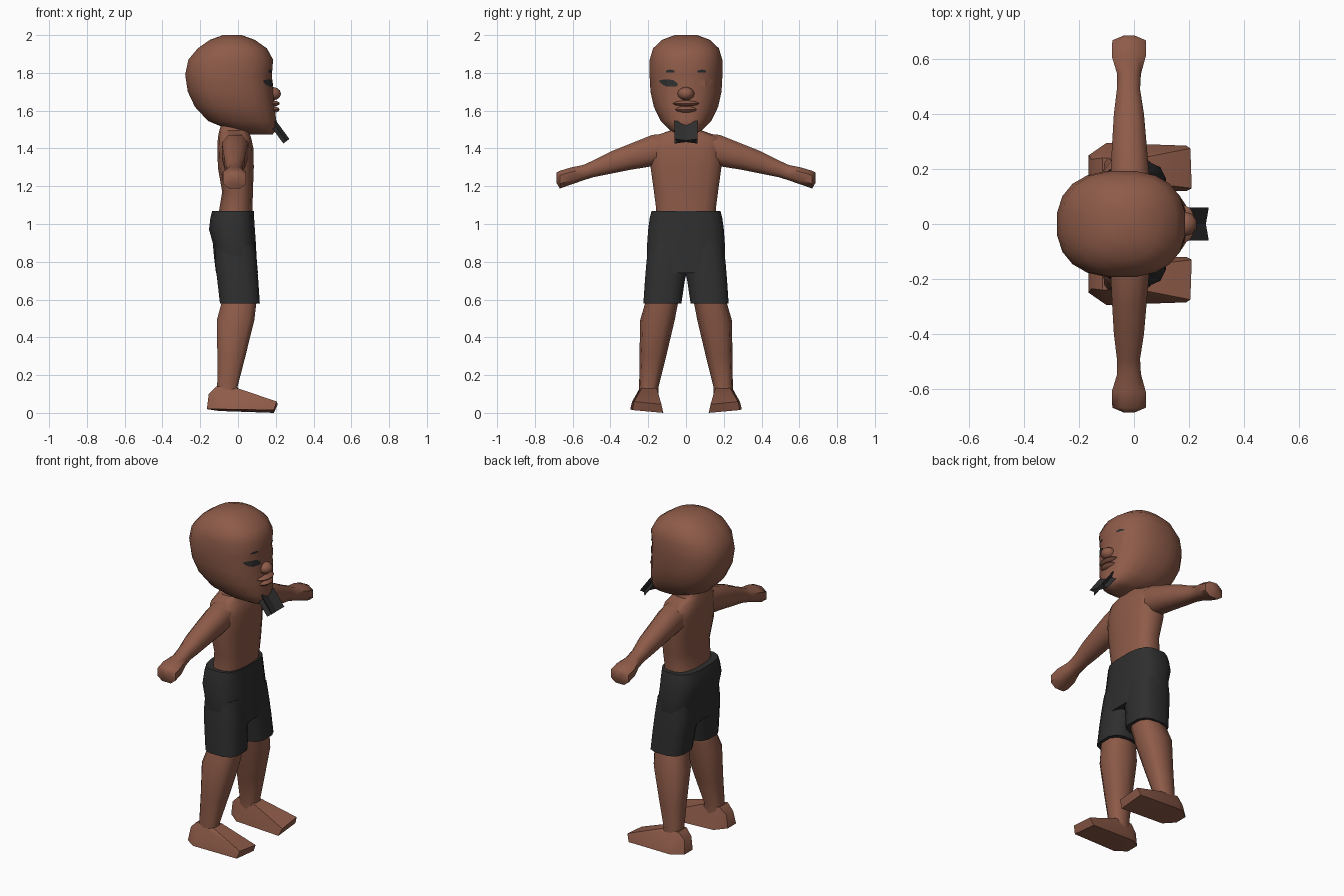
import bpy, bmesh, math
from mathutils import Vector
from mathutils.bvhtree import BVHTree


def material(name, rgb):
    m = bpy.data.materials.new(name)
    m.diffuse_color = (*rgb, 1)
    return m


SKIN = material("brown skin", (0.27, 0.105, 0.066))
DARK = material("charcoal", (0.028, 0.028, 0.028))


def finish(bm, name, mat, angle=50):
    bmesh.ops.recalc_face_normals(bm, faces=bm.faces)
    me = bpy.data.meshes.new(name)
    bm.to_mesh(me)
    bm.free()
    me.materials.append(mat)
    ob = bpy.data.objects.new(name, me)
    bpy.context.collection.objects.link(ob)
    bpy.ops.object.select_all(action='DESELECT')
    ob.select_set(True)
    bpy.context.view_layer.objects.active = ob
    if angle:
        bpy.ops.object.shade_smooth_by_angle(angle=math.radians(angle))
    return ob


def loft(name, rings, mat, n=12, p=2.5, axis='z', side=1):
    """Rings are (height, x0, x1, b0, b1): b is y for axis z, and z for axis y."""
    bm = bmesh.new()
    loops = []
    for h, x0, x1, b0, b1 in rings:
        loop = []
        for i in range(n):
            t = 2 * math.pi * (i + 0.5) / n
            c, s = math.cos(t), math.sin(t)
            x = (x0 + x1) / 2 + (x1 - x0) / 2 * math.copysign(abs(c) ** (2 / p), c)
            b = (b0 + b1) / 2 + (b1 - b0) / 2 * math.copysign(abs(s) ** (2 / p), s)
            co = (x, b * side, h) if axis == 'z' else (x, h * side, b)
            loop.append(bm.verts.new(co))
        loops.append(loop)
    for a, b in zip(loops, loops[1:]):
        for i in range(n):
            j = (i + 1) % n
            bm.faces.new((a[i], a[j], b[j], b[i]))
    bm.faces.new(loops[0])
    bm.faces.new(loops[-1])
    return finish(bm, name, mat)


def sym(rows):
    return [(z, x0, x1, -w, w) for z, x0, x1, w in rows]


# head
head = loft("head", sym([
    (1.475, 0.06, 0.185, 0.045), (1.50, -0.05, 0.205, 0.09),
    (1.545, -0.16, 0.205, 0.135), (1.62, -0.23, 0.195, 0.172),
    (1.70, -0.268, 0.188, 0.19), (1.79, -0.282, 0.182, 0.195),
    (1.87, -0.265, 0.188, 0.194), (1.93, -0.215, 0.155, 0.176),
    (1.975, -0.15, 0.09, 0.128), (2.0, -0.08, 0.02, 0.06)]), SKIN, n=20, p=2.4)


# nose, lips and chin
def blob(name, centre, size):
    bm = bmesh.new()
    bmesh.ops.create_uvsphere(bm, u_segments=10, v_segments=6, radius=1)
    for v in bm.verts:
        v.co = Vector(centre) + Vector([v.co[i] * size[i] for i in range(3)])
    finish(bm, name, SKIN)


blob("nose", (0.185, 0, 1.69), (0.045, 0.045, 0.035))
blob("upper_lip", (0.18, 0, 1.638), (0.044, 0.07, 0.016))
blob("lower_lip", (0.18, 0, 1.606), (0.042, 0.06, 0.018))

# eyes and brows: thin strips laid on the face
tree = BVHTree.FromPolygons([v.co for v in head.data.vertices],
                            [tuple(f.vertices) for f in head.data.polygons])


def face_strip(name, columns, mat, side):
    bm = bmesh.new()
    pairs = []
    for y, lo, hi in columns:
        pair = []
        for z in (lo, hi):
            hit = tree.ray_cast(Vector((1, y * side, z)), Vector((-1, 0, 0)))[0]
            pair.append(bm.verts.new(hit + Vector((0.004, 0, 0))))
        pairs.append(pair)
    for a, b in zip(pairs, pairs[1:]):
        bm.faces.new((a[0], b[0], b[1], a[1]) if side > 0 else (a[1], b[1], b[0], a[0]))
    bmesh.ops.solidify(bm, geom=bm.faces[:], thickness=0.004)
    finish(bm, name, mat, 0)


EYE = [(0.045, 1.73, 1.745), (0.07, 1.727, 1.763), (0.10, 1.727, 1.765),
       (0.12, 1.735, 1.764), (0.14, 1.752, 1.762)]
BROW = [(0.06, 1.803, 1.813), (0.085, 1.803, 1.818), (0.107, 1.803, 1.812)]
for s, label, eye_mat in ((-1, "right", DARK), (1, "left", SKIN)):
    face_strip(label + "_eye", EYE, eye_mat, s)
    face_strip(label + "_brow", BROW, DARK, s)

# chin tuft: slanted prism with a notched section
bm = bmesh.new()
section = [(0.06, 0.02), (0, 0.007), (-0.06, 0.02), (-0.042, 0),
           (-0.06, -0.02), (0, -0.007), (0.06, -0.02), (0.042, 0)]
ends = []
for cx, cz in ((0.185, 1.535), (0.256, 1.438)):
    ends.append([bm.verts.new((cx + 0.8 * d, y, cz + 0.6 * d)) for y, d in section])
for i in range(8):
    j = (i + 1) % 8
    bm.faces.new((ends[0][i], ends[0][j], ends[1][j], ends[1][i]))
for e in ends:
    bm.faces.new(e)
finish(bm, "chin_tuft", DARK, 0)

# torso and neck
loft("torso", sym([
    (1.03, -0.11, 0.078, 0.165), (1.08, -0.10, 0.078, 0.16), (1.17, -0.085, 0.08, 0.172),
    (1.30, -0.108, 0.085, 0.19), (1.40, -0.11, 0.083, 0.195),
    (1.46, -0.108, 0.07, 0.185), (1.495, -0.10, 0.055, 0.085),
    (1.56, -0.08, 0.05, 0.07)]), SKIN, n=16, p=2.7)

# shorts: hips plus one leg each side
loft("shorts_hips", sym([
    (0.74, -0.118, 0.107, 0.19), (0.82, -0.128, 0.10, 0.208), (0.90, -0.135, 0.096, 0.208),
    (0.97, -0.155, 0.091, 0.203), (1.03, -0.148, 0.087, 0.195),
    (1.07, -0.138, 0.085, 0.185)]), DARK, n=16, p=3)

for s, label in ((-1, "right"), (1, "left")):
    loft(label + "_shorts_leg", [
        (0.58, -0.098, 0.118, 0.022, 0.228), (0.70, -0.112, 0.11, 0.004, 0.22),
        (0.80, -0.124, 0.102, -0.02, 0.212), (0.90, -0.12, 0.09, -0.02, 0.20)],
        DARK, p=3, side=s)

    # arm and hand
    loft(label + "_arm", [
        (0.10, -0.09, 0.06, 1.32, 1.485), (0.18, -0.09, 0.06, 1.30, 1.477),
        (0.29, -0.084, 0.05, 1.283, 1.432), (0.40, -0.077, 0.04, 1.262, 1.387),
        (0.49, -0.065, 0.025, 1.245, 1.34), (0.545, -0.064, 0.028, 1.228, 1.315),
        (0.61, -0.085, 0.047, 1.205, 1.302), (0.668, -0.083, 0.047, 1.185, 1.285),
        (0.685, -0.04, 0.005, 1.215, 1.275)], SKIN, n=8, p=2.4, axis='y', side=s)

    # leg
    loft(label + "_leg", [
        (0.08, -0.115, 0.01, 0.145, 0.248), (0.14, -0.112, 0.0, 0.145, 0.248),
        (0.30, -0.112, 0.042, 0.105, 0.246), (0.49, -0.116, 0.09, 0.06, 0.243),
        (0.62, -0.08, 0.105, 0.035, 0.205)], SKIN, n=10, p=2.7, side=s)

    # foot
    bm = bmesh.new()
    for x, y, z in [
            (0.19, 0.12, 0.0), (0.19, 0.285, 0.015), (-0.10, 0.295, 0.02),
            (-0.165, 0.25, 0.02), (-0.165, 0.17, 0.02), (-0.10, 0.125, 0.01),
            (0.21, 0.13, 0.045), (0.205, 0.275, 0.06), (-0.155, 0.235, 0.10),
            (-0.155, 0.17, 0.10), (0.0, 0.155, 0.13), (0.0, 0.235, 0.13),
            (-0.115, 0.16, 0.14), (-0.115, 0.24, 0.14), (-0.09, 0.285, 0.06)]:
        bm.verts.new((x, y * s, z))
    bmesh.ops.convex_hull(bm, input=bm.verts[:])
    finish(bm, label + "_foot", SKIN, 40)
